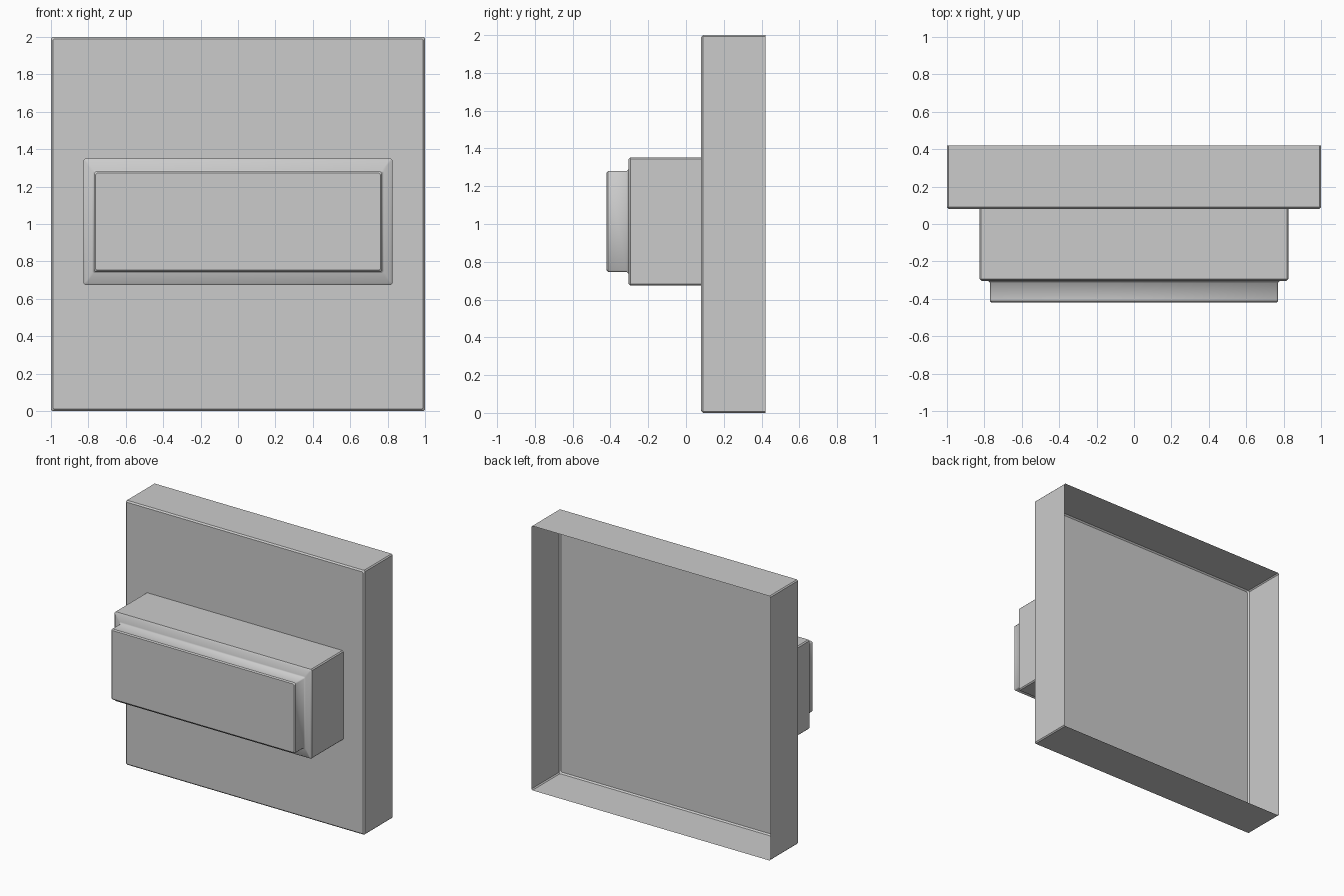
import bpy
import bmesh

if "Cube" in bpy.data.objects:
    bpy.data.objects.remove(bpy.data.objects["Cube"])

grey = bpy.data.materials.new("light_grey")
grey.diffuse_color = (0.6, 0.6, 0.6, 1)
grey.use_nodes = True
grey.node_tree.nodes["Principled BSDF"].inputs["Base Color"].default_value = grey.diffuse_color


def ring(bm, hx, hz, y, zc, c=0.008):
    """Rectangle with chamfered corners, counter-clockwise from the front."""
    pts = [(-hx + c, -hz), (hx - c, -hz), (hx, -hz + c), (hx, hz - c),
           (hx - c, hz), (-hx + c, hz), (-hx, hz - c), (-hx, -hz + c)]
    return [bm.verts.new((x, y, zc + z)) for x, z in pts]


def stepped_shell(name, sections, zc, smooth_bands=()):
    """Skin rectangles from back (open) to front (capped)."""
    bm = bmesh.new()
    rings = [ring(bm, hx, hz, y, zc) for hx, hz, y in sections]
    for k, (a, b) in enumerate(zip(rings, rings[1:])):
        for i in range(8):
            j = (i + 1) % 8
            face = bm.faces.new((a[i], a[j], b[j], b[i]))
            face.smooth = k in smooth_bands
    bm.faces.new(rings[-1])
    mesh = bpy.data.meshes.new(name)
    bm.to_mesh(mesh)
    bm.free()
    mesh.materials.append(grey)
    obj = bpy.data.objects.new(name, mesh)
    bpy.context.collection.objects.link(obj)
    return obj


# Thin square wall plate, open at the back
stepped_shell("wall_plate", [
    (1.0, 1.0, 0.42),
    (1.0, 1.0, 0.09),
    (0.99, 0.99, 0.08),
], 1.0)

# Housing block stepping in to a raised front pad, with a softly shaded ledge
stepped_shell("housing_and_pad", [
    (0.825, 0.338, 0.08),
    (0.825, 0.338, -0.295),
    (0.815, 0.328, -0.305),
    (0.78, 0.276, -0.305),
    (0.77, 0.267, -0.315),
    (0.77, 0.267, -0.412),
    (0.762, 0.259, -0.42),
], 1.013, smooth_bands=(1, 2, 3, 4))
